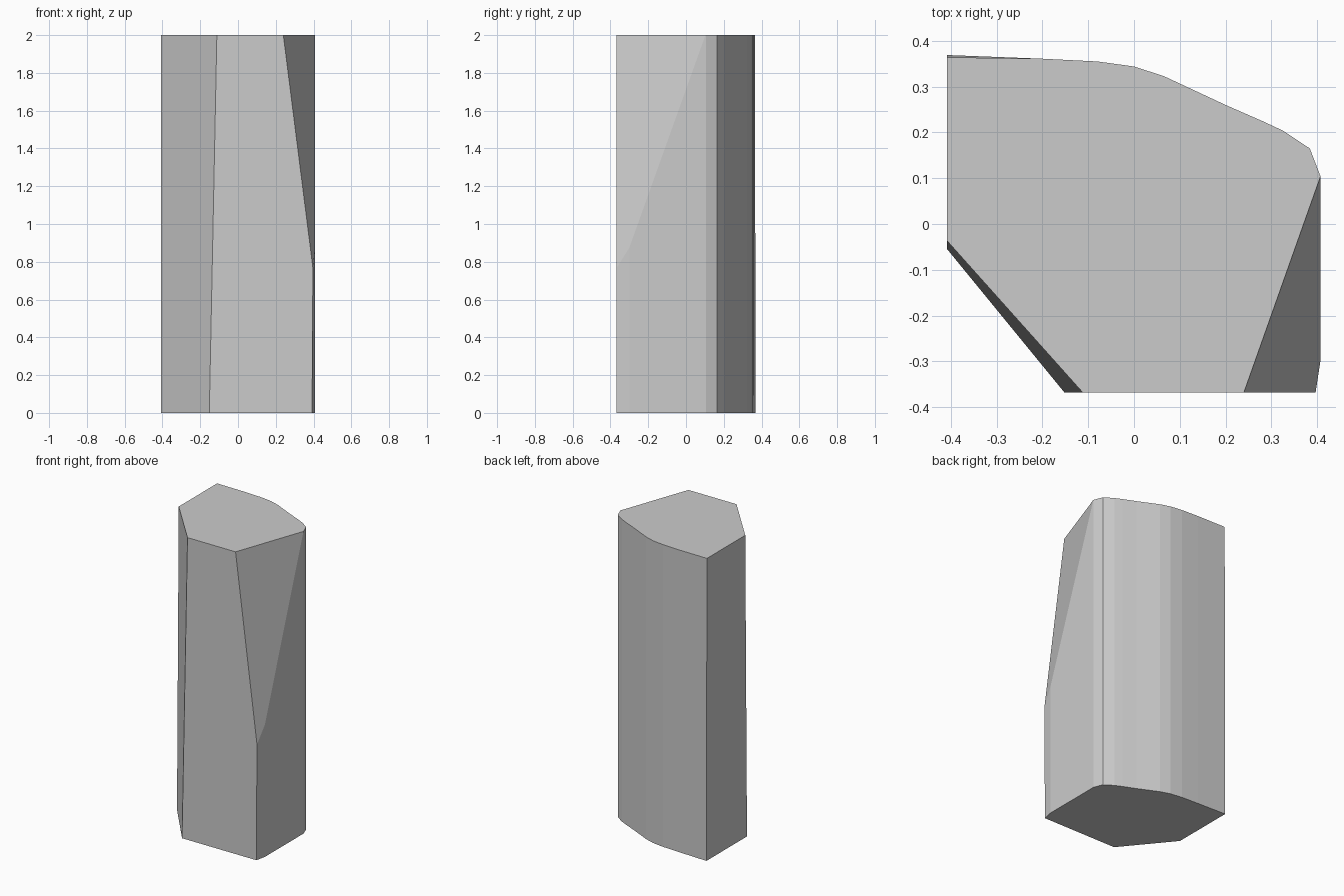
import bpy, bmesh
from mathutils import Vector

if "Cube" in bpy.data.objects:
    bpy.data.objects.remove(bpy.data.objects["Cube"])

HEIGHT = 2.0

# Shared back and right outline, running from right front round to back left
SIDE = [(0.407, -0.30), (0.407, 0.105), (0.384, 0.165), (0.325, 0.204),
        (0.28, 0.225), (0.20, 0.26), (0.065, 0.323), (0.0, 0.344),
        (-0.08, 0.355), (-0.20, 0.361)]
# Front-left chamfer twists slightly between the foot and the top
BOTTOM = [(-0.408, -0.055), (-0.152, -0.368), (0.392, -0.368)] + SIDE + [(-0.408, 0.369)]
TOP = [(-0.408, -0.037), (-0.112, -0.368), (0.404, -0.368)] + SIDE + [(-0.408, 0.364)]

# Loft the outline into a post
bm = bmesh.new()
low = [bm.verts.new((x, y, 0)) for x, y in BOTTOM]
high = [bm.verts.new((x, y, HEIGHT)) for x, y in TOP]
n = len(low)
bm.faces.new(low[::-1])
bm.faces.new(high)
for i in range(n):
    j = (i + 1) % n
    bm.faces.new((low[i], low[j], high[j], high[i]))

# Slice the upper front-right corner away and close the cut
a, b, c = Vector((0.24, -0.368, 2)), Vector((0.40, -0.368, 0.74)), Vector((0.407, 0.103, 2))
normal = (b - a).cross(c - a).normalized()
if normal.x < 0:
    normal.negate()
cut = bmesh.ops.bisect_plane(bm, geom=bm.verts[:] + bm.edges[:] + bm.faces[:], dist=1e-5,
                             plane_co=a, plane_no=normal, clear_outer=True)
bmesh.ops.holes_fill(bm, edges=[e for e in bm.edges if e.is_boundary], sides=0)
bmesh.ops.recalc_face_normals(bm, faces=bm.faces[:])

mesh = bpy.data.meshes.new("stone_post")
bm.to_mesh(mesh)
bm.free()
post = bpy.data.objects.new("stone_post", mesh)
bpy.context.collection.objects.link(post)
